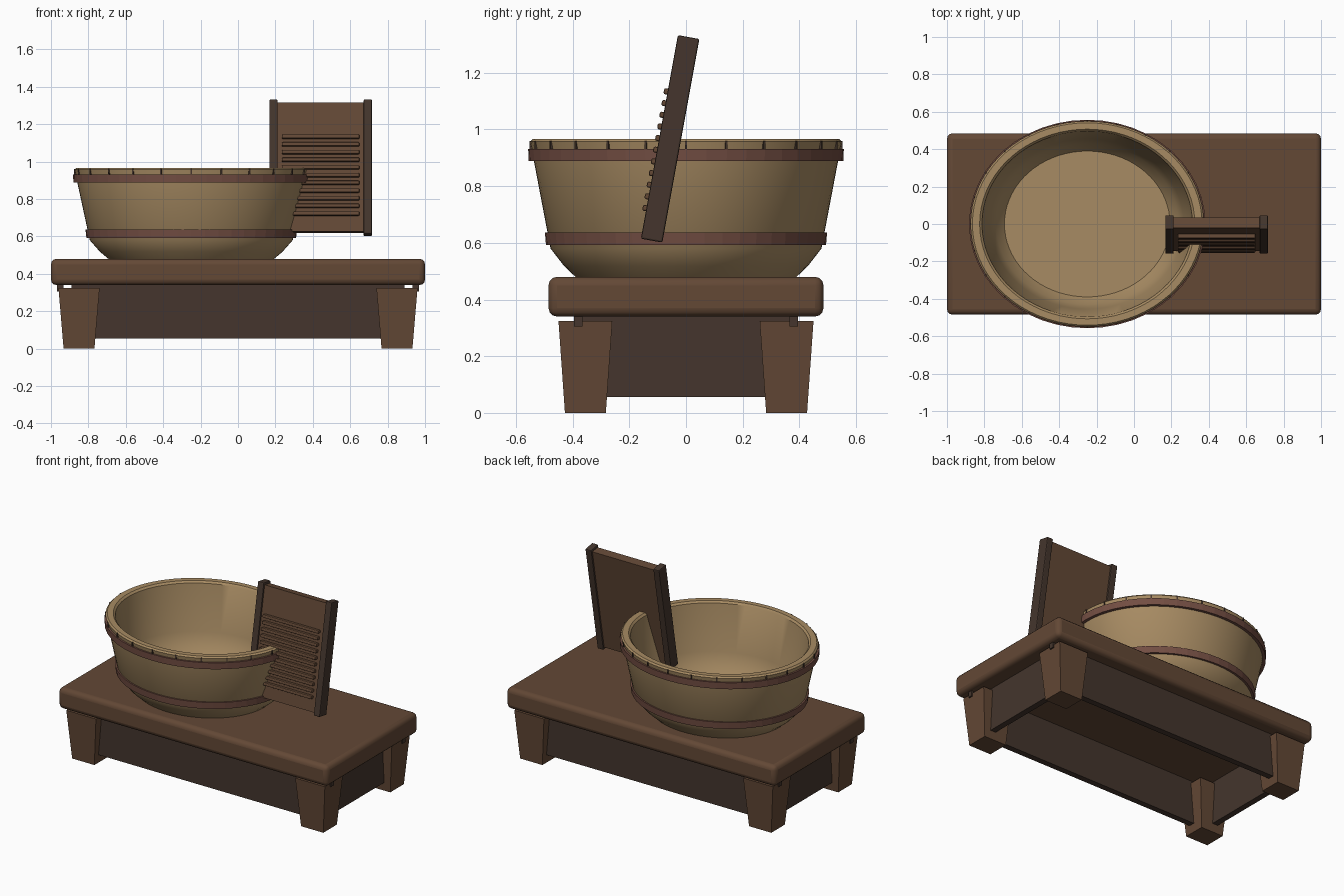
import bpy, bmesh, math
from mathutils import Matrix, Vector

if "Cube" in bpy.data.objects:
    bpy.data.objects.remove(bpy.data.objects["Cube"])


def material(name, rgb):
    m = bpy.data.materials.new(name)
    m.diffuse_color = (*rgb, 1)
    m.use_nodes = True
    m.node_tree.nodes["Principled BSDF"].inputs["Base Color"].default_value = m.diffuse_color
    return m


WOOD = material("brown wood", (0.125, 0.065, 0.036))
DARK = material("dark wood", (0.058, 0.036, 0.026))
TAN = material("pale wood", (0.39, 0.26, 0.125))
HOOP = material("hoop red", (0.17, 0.075, 0.055))


def finish(name, bm, mat, bevel=0, segments=2, smooth=False):
    bmesh.ops.recalc_face_normals(bm, faces=bm.faces[:])
    me = bpy.data.meshes.new(name)
    bm.to_mesh(me)
    bm.free()
    ob = bpy.data.objects.new(name, me)
    bpy.context.collection.objects.link(ob)
    me.materials.append(mat)
    if bevel:
        b = ob.modifiers.new("bevel", 'BEVEL')
        b.width, b.segments = bevel, segments
    if smooth:
        bpy.ops.object.select_all(action='DESELECT')
        ob.select_set(True)
        bpy.context.view_layer.objects.active = ob
        bpy.ops.object.shade_smooth_by_angle(angle=math.radians(35))
    return ob


def add_box(bm, centre, size, frame=Matrix()):
    m = frame @ Matrix.Translation(centre) @ Matrix.Diagonal((*size, 1))
    return bmesh.ops.create_cube(bm, size=1, matrix=m)["verts"]


def box(name, centre, size, mat, frame=Matrix(), **kw):
    bm = bmesh.new()
    add_box(bm, centre, size, frame)
    return finish(name, bm, mat, **kw)


TUB_X, OVAL = -0.25, 1.135


def lathe(name, profile, sides, mat, smooth):
    """Spin a closed (radius, z) profile into an oval ring around the tub axis."""
    bm = bmesh.new()
    vs = [bm.verts.new((r, 0, z)) for r, z in profile]
    edges = [bm.edges.new((vs[i - 1], vs[i])) for i in range(len(vs))]
    bmesh.ops.spin(bm, geom=vs + edges, cent=(0, 0, 0), axis=(0, 0, 1),
                   angle=math.tau, steps=sides, use_duplicate=False)
    bmesh.ops.remove_doubles(bm, verts=bm.verts[:], dist=1e-5)
    loose = [e for e in bm.edges if not e.link_faces]
    bmesh.ops.delete(bm, geom=loose, context='EDGES')
    bmesh.ops.scale(bm, vec=(OVAL, 1, 1), verts=bm.verts[:])
    bmesh.ops.translate(bm, vec=(TUB_X, 0, 0), verts=bm.verts[:])
    return finish(name, bm, mat, smooth=smooth)


# Bench top
box("bench_top", (0, 0, 0.41), (2, 0.97, 0.14), WOOD, bevel=0.03, segments=3, smooth=True)

# Tapered legs with small pegs
for sx, xname in ((-1, "left"), (1, "right")):
    for sy, yname in ((-1, "front"), (1, "back")):
        bm = bmesh.new()
        for v in add_box(bm, (0, 0, 0.1625), (0.22, 0.19, 0.325)):
            if v.co.z < 0.1:
                v.co.x *= 0.75
                v.co.y *= 0.76
        bmesh.ops.translate(bm, vec=(sx * 0.85, sy * 0.355, 0), verts=bm.verts[:])
        finish(f"{yname}_{xname}_leg", bm, WOOD)
        box(f"{yname}_{xname}_peg", (sx * 0.95, sy * 0.38, 0.3225), (0.035, 0.03, 0.035), DARK)

# Apron boards under the bench
for s, name in ((-1, "front"), (1, "back")):
    box(f"{name}_apron", (0, s * 0.37, 0.198), (1.78, 0.04, 0.285), DARK)
for s, name in ((-1, "left"), (1, "right")):
    box(f"{name}_apron", (s * 0.87, 0, 0.198), (0.04, 0.78, 0.285), DARK)

# Oval tub
lathe("tub", [(0, 0.48), (0.39, 0.48), (0.43, 0.518), (0.478, 0.58), (0.535, 0.88),
              (0.55, 0.957), (0.541, 0.967), (0.507, 0.967), (0.496, 0.955),
              (0.455, 0.65), (0.43, 0.57), (0.39, 0.515), (0, 0.515)], 72, TAN, True)

# Hoops
lathe("lower_hoop", [(0.47, 0.592), (0.494, 0.592), (0.498, 0.637), (0.47, 0.637)], 48, HOOP, False)
lathe("upper_hoop", [(0.52, 0.888), (0.555, 0.888), (0.557, 0.932), (0.52, 0.932)], 48, HOOP, False)

# Stave marks around the rim
bm = bmesh.new()
for i in range(24):
    a = math.tau * i / 24
    p = Vector((TUB_X + 0.547 * OVAL * math.cos(a), 0.547 * math.sin(a), 0.945))
    turn = math.atan2(math.sin(a), math.cos(a) / OVAL)
    add_box(bm, (0, 0, 0), (0.012, 0.008, 0.03), Matrix.Translation(p) @ Matrix.Rotation(turn, 4, 'Z'))
finish("stave_marks", bm, DARK)

# Leaning washboard
lean = Matrix.Translation((0.442, -0.056, 0.967)) @ Matrix.Rotation(math.radians(-10.3), 4, 'X')
box("washboard_panel", (0, 0, 0), (0.48, 0.055, 0.70), WOOD, lean)
for s, name in ((-1, "left"), (1, "right")):
    box(f"washboard_{name}_rail", (s * 0.252, 0, 0), (0.045, 0.077, 0.73), DARK, lean, bevel=0.006)
bm = bmesh.new()
for i in range(11):
    add_box(bm, (0, -0.037, -0.047 + (i - 5) * 0.0418), (0.415, 0.03, 0.021), lean)
finish("washboard_ribs", bm, WOOD, bevel=0.006)
